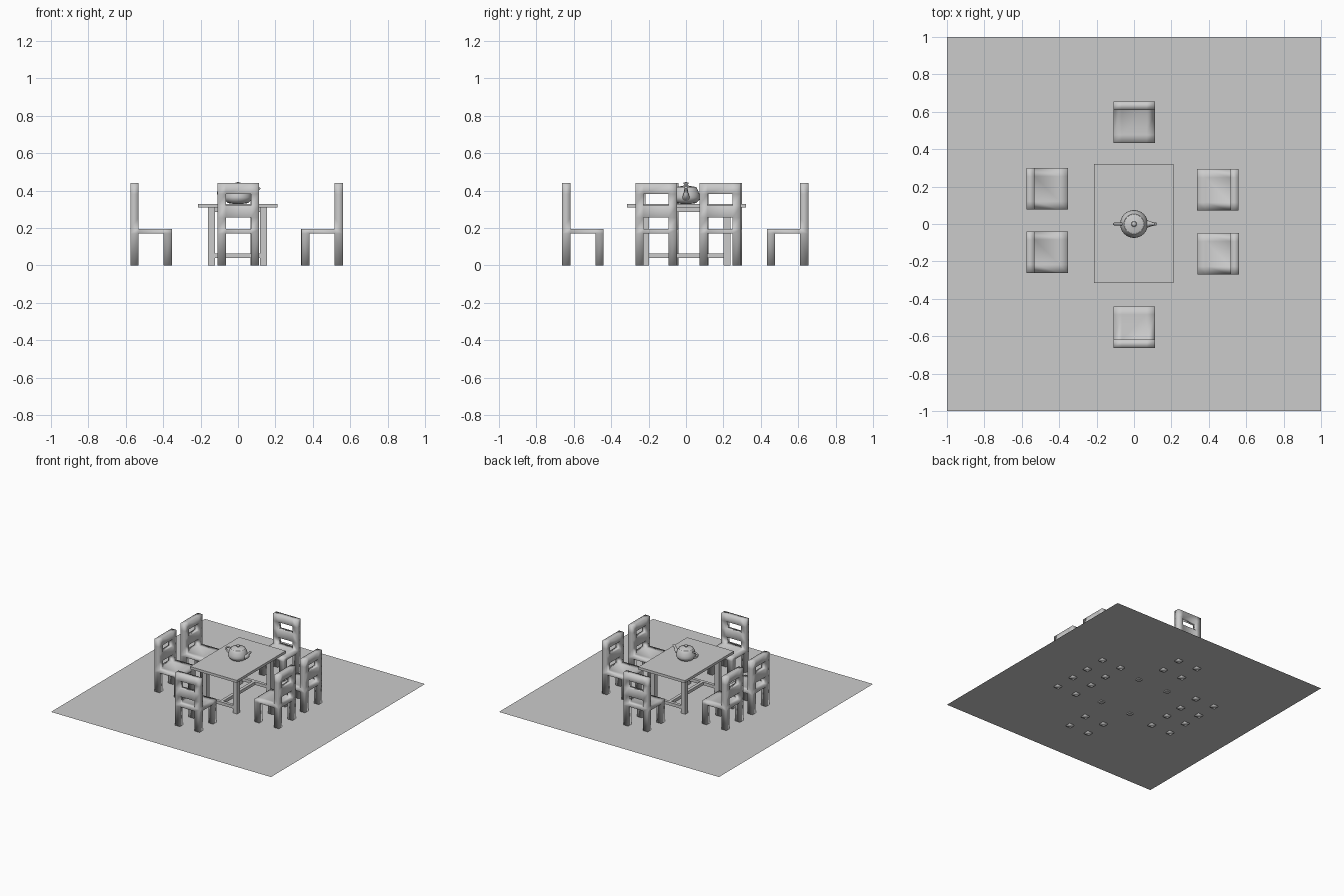
import bpy, bmesh, math
from mathutils import Matrix

cube = bpy.data.objects.get("Cube")
if cube:
    bpy.data.objects.remove(cube, do_unlink=True)

grey = bpy.data.materials.new("plain grey")
grey.use_nodes = True
colour = (0.6, 0.6, 0.6, 1)
grey.diffuse_color = colour
grey.node_tree.nodes["Principled BSDF"].inputs["Base Color"].default_value = colour


def add_mesh(name, bm, smooth=True):
    mesh = bpy.data.meshes.new(name)
    bmesh.ops.recalc_face_normals(bm, faces=bm.faces)
    for f in bm.faces:
        f.smooth = smooth
    bm.to_mesh(mesh)
    bm.free()
    mesh.materials.append(grey)
    ob = bpy.data.objects.new(name, mesh)
    bpy.context.collection.objects.link(ob)
    return ob


def box(name, centre, size):
    bm = bmesh.new()
    bmesh.ops.create_cube(bm, size=1, matrix=Matrix.Translation(centre) @ Matrix.Diagonal((*size, 1)))
    return add_mesh(name, bm, smooth=False)


def cell_mesh(name, xs, ys, zs, filled):
    """Joined blocks on an uneven grid, keeping only the outer skin."""
    bm = bmesh.new()
    breaks = (xs, ys, zs)
    counts = [len(b) - 1 for b in breaks]

    def solid(c):
        return all(0 <= c[a] < counts[a] for a in range(3)) and filled(*c)

    corners = {}

    def corner(key):
        if key not in corners:
            corners[key] = bm.verts.new([breaks[a][key[a]] for a in range(3)])
        return corners[key]

    for i in range(counts[0]):
        for j in range(counts[1]):
            for k in range(counts[2]):
                cell = (i, j, k)
                if not solid(cell):
                    continue
                for axis in range(3):
                    for side in (0, 1):
                        beside = list(cell)
                        beside[axis] += 2 * side - 1
                        if solid(beside):
                            continue
                        u, v = [a for a in range(3) if a != axis]
                        quad = []
                        for du, dv in ((0, 0), (1, 0), (1, 1), (0, 1)):
                            key = list(cell)
                            key[axis] += side
                            key[u] += du
                            key[v] += dv
                            quad.append(corner(tuple(key)))
                        bm.faces.new(quad)
    return add_mesh(name, bm)


# Chair: legs, seat and slatted back, with the back on its -y side
def chair_part(i, j, k):
    post, back = i != 1, j == 0
    if k == 0:                      # legs
        return post and j != 1
    if k == 1:                      # seat
        return True
    return back and (post or k in (3, 5))   # posts and slats


half, inner = 0.111, 0.067
chair_at = [
    ("front_chair", 0.002, -0.551, 0),
    ("back_chair", 0.001, 0.543, 180),
    ("right_rear_chair", -0.465, 0.188, -90),
    ("right_front_chair", -0.465, -0.15, -90),
    ("left_rear_chair", 0.448, 0.182, 90),
    ("left_front_chair", 0.45, -0.16, 90),
]
steps = (-half, -inner, inner, half)
for name, x, y, turn in chair_at:
    chair = cell_mesh(name, steps, steps, (0, 0.17, 0.195, 0.255, 0.32, 0.382, 0.44), chair_part)
    chair.location = (x, y, 0)
    chair.rotation_euler.z = math.radians(turn)

# Floor sheet, just above the feet
bm = bmesh.new()
bmesh.ops.create_grid(bm, x_segments=1, y_segments=1, size=1,
                      matrix=Matrix.Translation((0, 0, 0.008)))
add_mesh("floor", bm, smooth=False)

# Table: top, apron rails, legs and an H-shaped stretcher
cx, cy = -0.002, 0.002
lx, ly = 0.139, 0.218
box("table_top", (cx, cy, 0.319), (0.424, 0.636, 0.021))
for sx in (-1, 1):
    box("apron_side", (cx + sx * lx, cy, 0.298), (0.02, 2 * ly, 0.025))
    box("apron_end", (cx, cy + sx * ly, 0.298), (2 * lx, 0.02, 0.025))
    box("end_stretcher", (cx, cy + sx * ly, 0.052), (2 * lx, 0.025, 0.025))
    for sy in (-1, 1):
        box("table_leg", (cx + sx * lx, cy + sy * ly, 0.155), (0.038, 0.038, 0.31))
box("middle_stretcher", (cx, cy, 0.052), (0.025, 2 * ly, 0.025))

# Teapot: lathed body and lid, swept handle and spout
S, BASE = 0.0372, 0.329


def lathe(name, profile, sides=32):
    bm = bmesh.new()
    verts = [bm.verts.new((r * S, 0, BASE + z * S)) for r, z in profile]
    edges = [bm.edges.new(pair) for pair in zip(verts, verts[1:])]
    bmesh.ops.spin(bm, geom=verts + edges, cent=(0, 0, 0), axis=(0, 0, 1),
                   angle=math.tau, steps=sides)
    bmesh.ops.remove_doubles(bm, verts=bm.verts, dist=0.0001)
    return add_mesh(name, bm)


def tube(name, path):
    curve = bpy.data.curves.new(name, "CURVE")
    curve.dimensions = "3D"
    curve.bevel_depth = S
    curve.bevel_resolution = 3
    curve.use_fill_caps = True
    spline = curve.splines.new("BEZIER")
    spline.bezier_points.add(len(path) - 1)
    for point, (x, z, r) in zip(spline.bezier_points, path):
        point.co = (x * S, 0, BASE + z * S)
        point.radius = r
        point.handle_left_type = point.handle_right_type = "AUTO"
    spline.resolution_u = 6
    curve.materials.append(grey)
    ob = bpy.data.objects.new(name, curve)
    bpy.context.collection.objects.link(ob)


lathe("teapot_body", [(0, 0), (1.1, 0.03), (1.5, 0.15), (1.75, 0.4), (1.95, 0.65), (2, 0.95),
                      (1.93, 1.4), (1.75, 1.87), (1.5, 2.4), (1.42, 2.46), (1.38, 2.4)])
lathe("teapot_lid", [(1.4, 2.4), (1.15, 2.48), (0.7, 2.55), (0.3, 2.63), (0.2, 2.72),
                     (0.28, 2.85), (0.38, 2.95), (0.3, 3.08), (0, 3.13)])
tube("teapot_handle", [(-1.6, 1.95, 0.18), (-2.4, 1.95, 0.18), (-2.85, 1.65, 0.18),
                       (-2.6, 1.1, 0.18), (-1.9, 0.7, 0.18)])
tube("teapot_spout", [(1.6, 0.9, 0.6), (2.25, 1.2, 0.42), (2.6, 1.8, 0.26), (3.1, 2.38, 0.24)])
